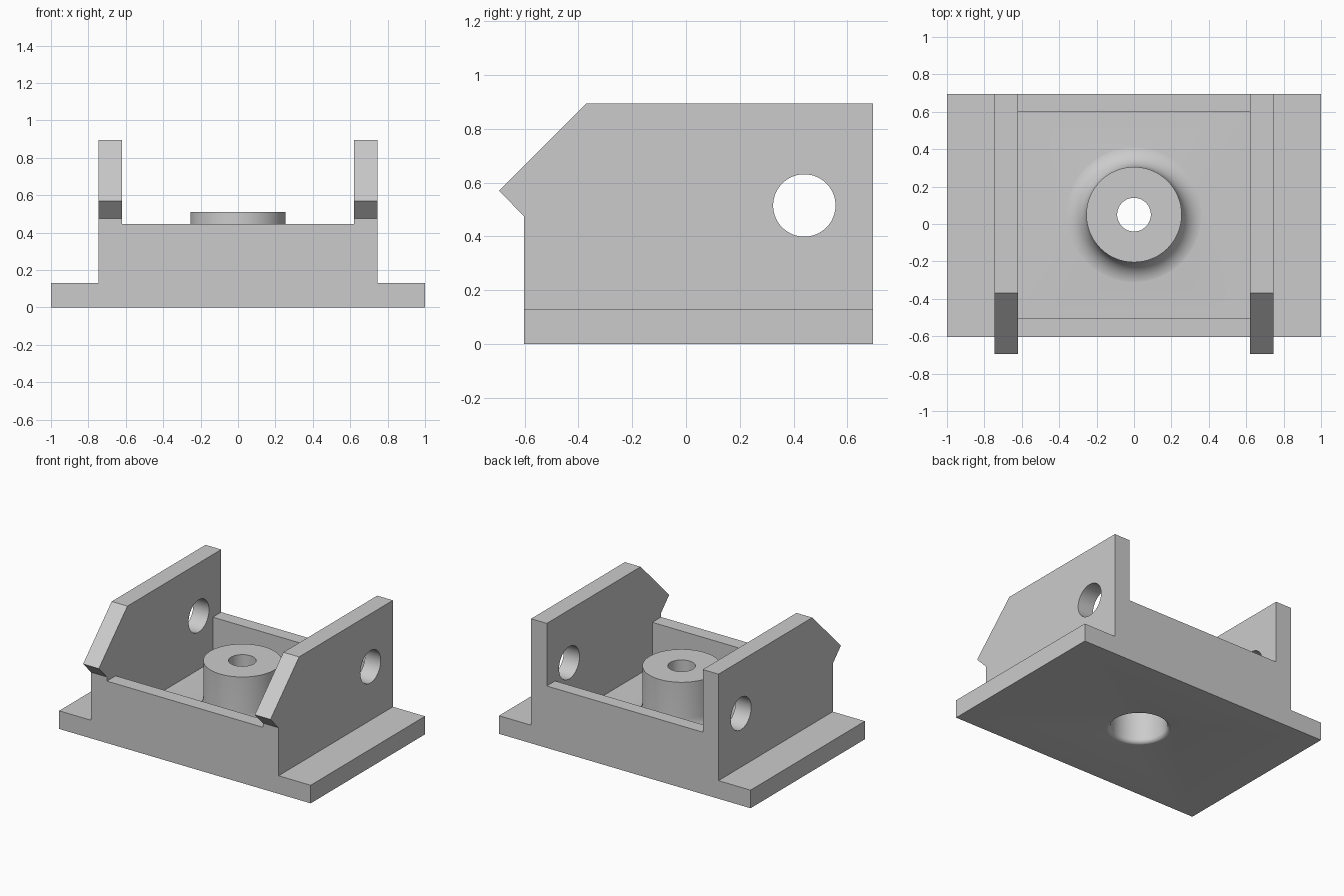
import bpy, bmesh, math

if "Cube" in bpy.data.objects:
    bpy.data.objects.remove(bpy.data.objects["Cube"], do_unlink=True)

grey = bpy.data.materials.new("plain_grey")
grey.use_nodes = True
grey.diffuse_color = (0.6, 0.6, 0.6, 1)
grey.node_tree.nodes["Principled BSDF"].inputs["Base Color"].default_value = (0.6, 0.6, 0.6, 1)


def finish(name, bm):
    bmesh.ops.recalc_face_normals(bm, faces=bm.faces[:])
    mesh = bpy.data.meshes.new(name)
    bm.to_mesh(mesh)
    bm.free()
    mesh.materials.append(grey)
    obj = bpy.data.objects.new(name, mesh)
    bpy.context.collection.objects.link(obj)
    return obj


def prism(name, points, place, start, end):
    """Extrude a 2D outline; place(u, v, w) gives the 3D position."""
    bm = bmesh.new()
    rings = [[bm.verts.new(place(u, v, w)) for u, v in points] for w in (start, end)]
    bm.faces.new(rings[0])
    bm.faces.new(rings[1])
    for i in range(len(points)):
        j = (i + 1) % len(points)
        bm.faces.new((rings[0][i], rings[0][j], rings[1][j], rings[1][i]))
    return finish(name, bm)


def lathe(name, profile, cy, sides=64):
    """Revolve an (r, z) profile about a vertical axis and cap both ends."""
    bm = bmesh.new()
    rings = []
    for r, z in profile:
        angles = [math.tau * i / sides for i in range(sides)]
        rings.append([bm.verts.new((r * math.cos(a), cy + r * math.sin(a), z)) for a in angles])
    for low, high in zip(rings, rings[1:]):
        for i in range(sides):
            j = (i + 1) % sides
            bm.faces.new((low[i], low[j], high[j], high[i]))
    bm.faces.new(rings[0])
    bm.faces.new(rings[-1])
    return finish(name, bm)


def fillet(r, z, size, steps):
    """Quarter arc flaring out from radius r down to height z."""
    arc = [math.pi / 2 * i / steps for i in range(steps + 1)]
    return [(r + size * (1 - math.sin(a)), z + size * (1 - math.cos(a))) for a in arc]


def combine(target, tool, operation):
    mod = target.modifiers.new(operation.lower(), 'BOOLEAN')
    mod.operation = operation
    mod.solver = 'EXACT'
    mod.object = tool
    bpy.context.view_layer.objects.active = target
    bpy.ops.object.modifier_apply(modifier=mod.name)
    bpy.data.objects.remove(tool, do_unlink=True)


def along_x(u, v, w):
    return (w, u, v)


def along_y(u, v, w):
    return (u, w, v)


FRONT, BACK, TOP, FLOOR, RIM = -0.603, 0.695, 0.895, 0.13, 0.445

# Flanged block: wide base with a tall middle
half = [(1, 0), (1, FLOOR), (0.745, FLOOR), (0.745, TOP)]
outline = half + [(-x, z) for x, z in reversed(half)]
bracket = prism("bracket", outline, along_y, -0.75, BACK)

# Pointed noses on the side plates
nose = prism("nose_cutter", [(-0.9, -0.1), (FRONT, -0.1), (FRONT, 0.475), (-0.695, 0.57),
                             (-0.27, 0.995), (-0.9, 0.995)], along_x, -1.2, 1.2)
combine(bracket, nose, 'DIFFERENCE')

# Trough between the plates, with the pocket behind low front and back walls
pocket = prism("pocket_cutter", [(-0.9, 1), (-0.9, RIM), (-0.503, RIM), (-0.503, FLOOR),
                                 (0.6, FLOOR), (0.6, RIM), (0.9, RIM), (0.9, 1)],
               along_x, -0.62, 0.62)
combine(bracket, pocket, 'DIFFERENCE')

# Pin holes through both plates
circle = [math.tau * i / 64 for i in range(64)]
pin = prism("pin_cutter", [(0.44 + 0.116 * math.cos(a), 0.515 + 0.116 * math.sin(a))
                           for a in circle], along_x, -1.2, 1.2)
combine(bracket, pin, 'DIFFERENCE')

# Round boss with a filleted foot
foot = fillet(0.255, FLOOR - 0.001, 0.12, 10)
boss = lathe("boss", [(foot[0][0], 0.06)] + foot + [(0.255, 0.51)], 0.05)
combine(bracket, boss, 'UNION')

# Stepped bore, wide and rounded at the underside
mouth = fillet(0.185, -0.001, 0.03, 5)
bore = lathe("bore_cutter", [(mouth[0][0], -0.05)] + mouth +
             [(0.185, 0.38), (0.09, 0.38), (0.09, 0.6)], 0.05)
combine(bracket, bore, 'DIFFERENCE')

bpy.ops.object.select_all(action='DESELECT')
bracket.select_set(True)
bpy.context.view_layer.objects.active = bracket
bpy.ops.object.shade_smooth_by_angle(angle=math.radians(30))
